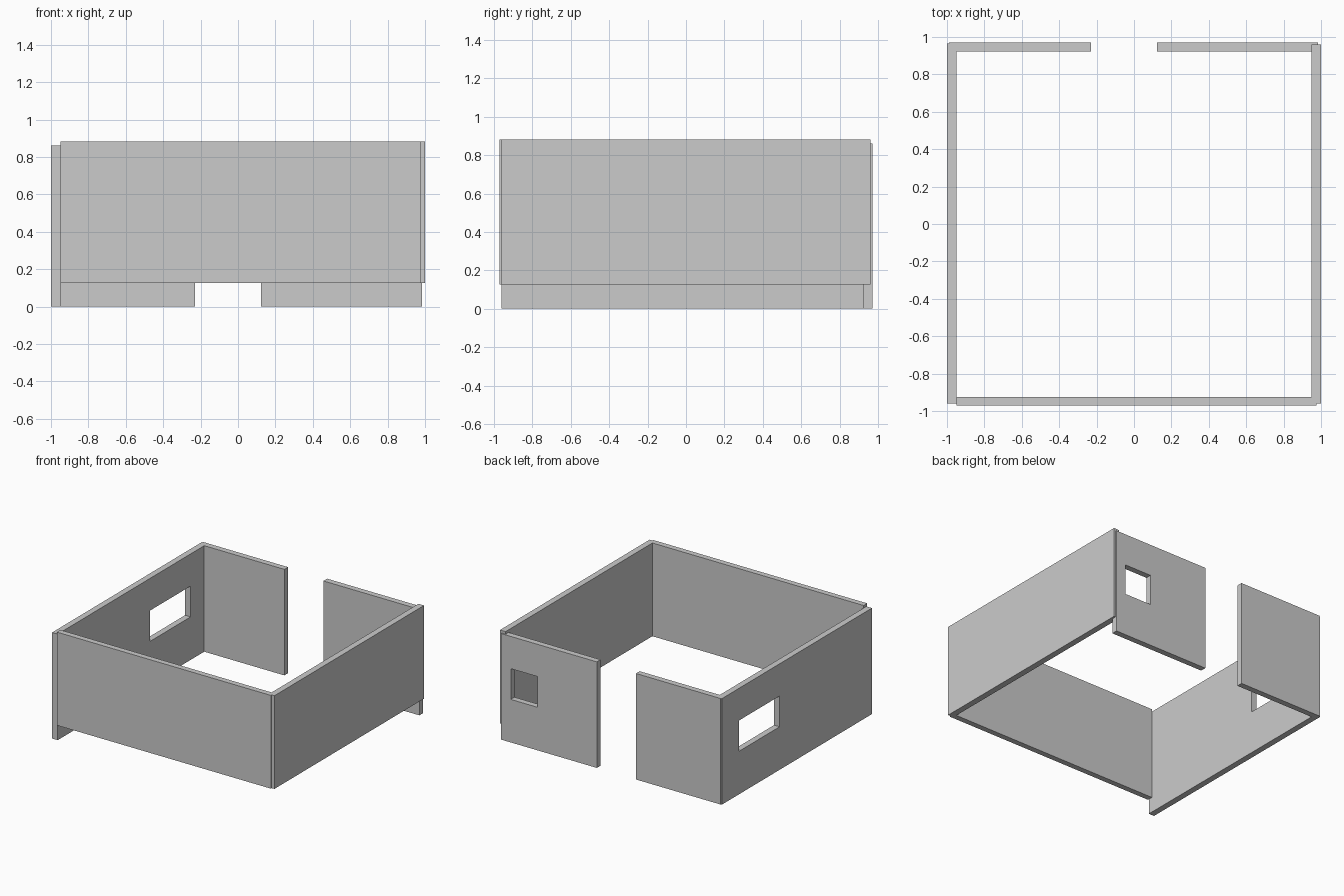
import bpy
from mathutils import Vector

if "Cube" in bpy.data.objects:
    bpy.data.objects.remove(bpy.data.objects["Cube"])


def box(name, x, y, z):
    """Axis-aligned box from (min, max) ranges."""
    lo, hi = Vector((x[0], y[0], z[0])), Vector((x[1], y[1], z[1]))
    bpy.ops.mesh.primitive_cube_add(size=1, location=(lo + hi) / 2)
    ob = bpy.context.object
    ob.name = name
    ob.scale = hi - lo
    bpy.ops.object.transform_apply(location=False, rotation=False, scale=True)
    return ob


def cut_window(wall, x, y, z):
    """Cut a rectangular opening through a wall."""
    cutter = box("window_cutter", x, y, z)
    cutter.hide_render = True
    mod = wall.modifiers.new("window", 'BOOLEAN')
    mod.operation = 'DIFFERENCE'
    mod.solver = 'EXACT'
    mod.object = cutter
    bpy.context.view_layer.objects.active = wall
    bpy.ops.object.modifier_apply(modifier=mod.name)
    bpy.data.objects.remove(cutter, do_unlink=True)


LOW = (0.0, 0.862)       # left and back walls stand on the ground
HIGH = (0.125, 0.883)    # front and right walls sit higher
WINDOW = (0.35, 0.6)
BACK = (0.923, 0.971)

# raised walls
box("front_wall", (-0.95, 0.975), (-0.971, -0.925), HIGH)
box("right_wall", (0.95, 1.0), (-0.96, 0.961), HIGH)

# left wall with wide window
left = box("left_wall", (-1.0, -0.95), (-0.96, 0.965), LOW)
cut_window(left, (-1.1, -0.85), (0.226, 0.748), WINDOW)

# back wall in two pieces, with a doorway gap between
box("back_wall_left", (-0.99, -0.23), BACK, LOW)
right = box("back_wall_right", (0.122, 0.985), BACK, LOW)
cut_window(right, (0.654, 0.896), (0.8, 1.1), WINDOW)
